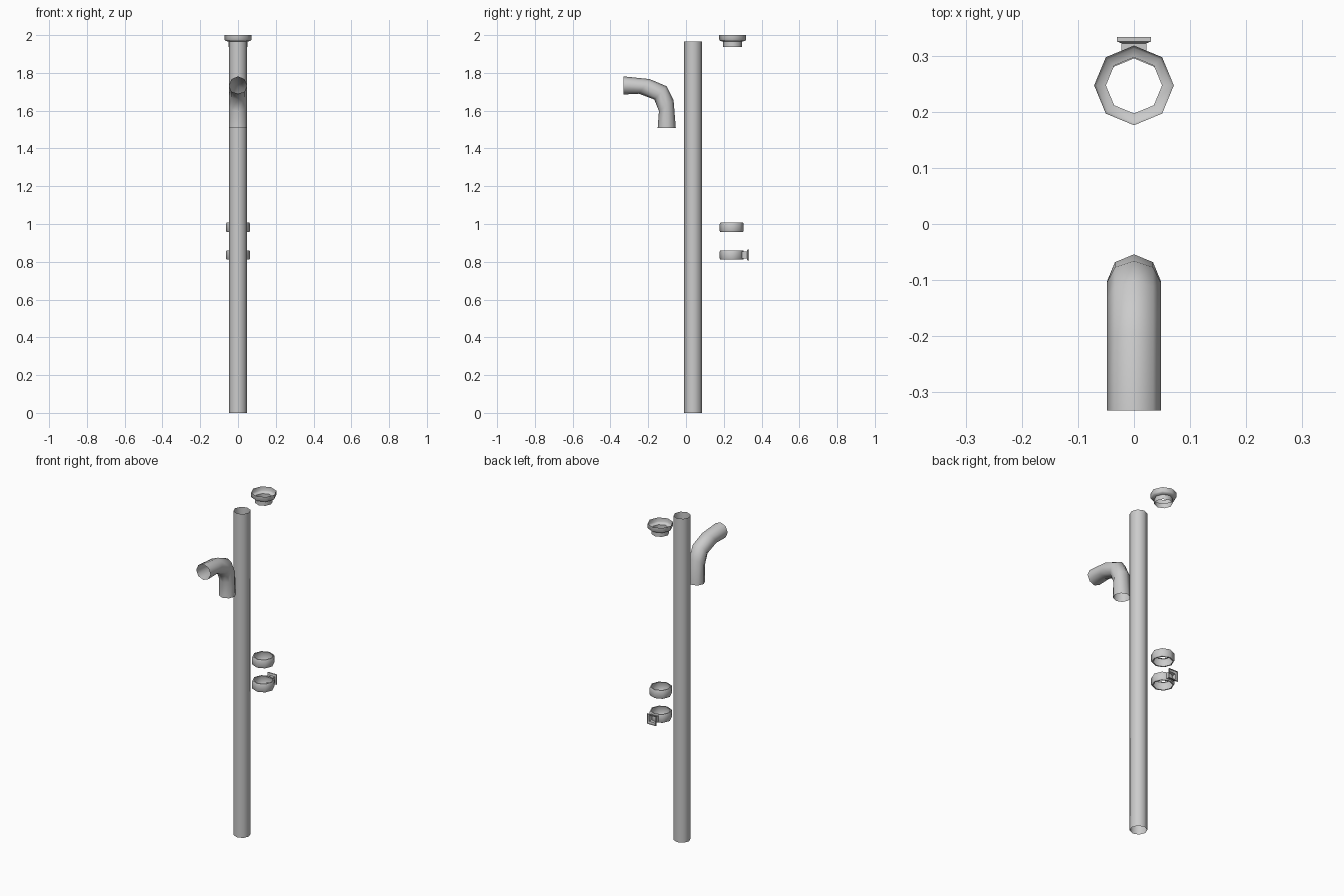
import bpy, bmesh, math
from mathutils import Vector

if "Cube" in bpy.data.objects:
    bpy.data.objects.remove(bpy.data.objects["Cube"])

SIDES = 8


def skin(name, rings, angle):
    """Open surface through successive closed rings of points."""
    bm = bmesh.new()
    loops = [[bm.verts.new(p) for p in r] for r in rings]
    n = len(loops[0])
    for a, b in zip(loops, loops[1:]):
        for i in range(n):
            j = (i + 1) % n
            bm.faces.new((a[i], a[j], b[j], b[i]))
    me = bpy.data.meshes.new(name)
    bm.to_mesh(me)
    bm.free()
    ob = bpy.data.objects.new(name, me)
    bpy.context.collection.objects.link(ob)
    bpy.ops.object.select_all(action='DESELECT')
    ob.select_set(True)
    bpy.context.view_layer.objects.active = ob
    bpy.ops.object.shade_smooth_by_angle(angle=math.radians(angle))
    return ob


def circle(center, u, r):
    """Octagon spanned by x and the unit vector u."""
    c, u = Vector(center), Vector(u).normalized()
    out = []
    for i in range(SIDES):
        a = 2 * math.pi * i / SIDES
        out.append(c + Vector((r * math.cos(a), 0, 0)) + u * r * math.sin(a))
    return out


def lathe(name, y, profile, angle):
    return skin(name, [circle((0, y, z), (0, 1, 0), r) for r, z in profile], angle)


R = 0.048
YC = 0.247

# long straight pipe
lathe("straight_pipe", 0.038, [(R, 0), (R, 1.966)], 60)

# elbow: (outer y, z), (inner y, z) of each ring
bend = [((-0.054, 1.508), (-0.150, 1.508)),
        ((-0.066, 1.654), (-0.143, 1.598)),
        ((-0.103, 1.728), (-0.167, 1.660)),
        ((-0.193, 1.767), (-0.249, 1.690)),
        ((-0.332, 1.781), (-0.332, 1.686))]
rings = []
for o, i in bend:
    o, i = Vector((0, *o)), Vector((0, *i))
    rings.append(circle((o + i) / 2, o - i, R))
skin("elbow_pipe", rings, 60)

# funnel shaped outlet
lathe("outlet_funnel", YC,
      [(0.050, 1.937), (0.050, 1.966), (0.066, 1.969), (0.071, 1.976), (0.071, 2.0)], 50)

# two collars with inward lips
for name, z in (("upper_collar", 0.982), ("lower_collar", 0.836)):
    lathe(name, YC - 0.005,
          [(0.053, z - 0.025), (0.060, z - 0.025), (0.0635, z - 0.018),
           (0.0635, z + 0.018), (0.060, z + 0.025), (0.053, z + 0.025)], 50)

# wall bracket behind the lower collar, flaring to its mounting face
steps = [(0.295, 0.022, 0.018), (0.322, 0.022, 0.018),
         (0.325, 0.030, 0.030), (0.333, 0.030, 0.030)]
skin("wall_bracket",
     [[(sx * hx, y, 0.836 + sz * hz) for sx, sz in ((1, -1), (1, 1), (-1, 1), (-1, -1))]
      for y, hx, hz in steps], 30)
